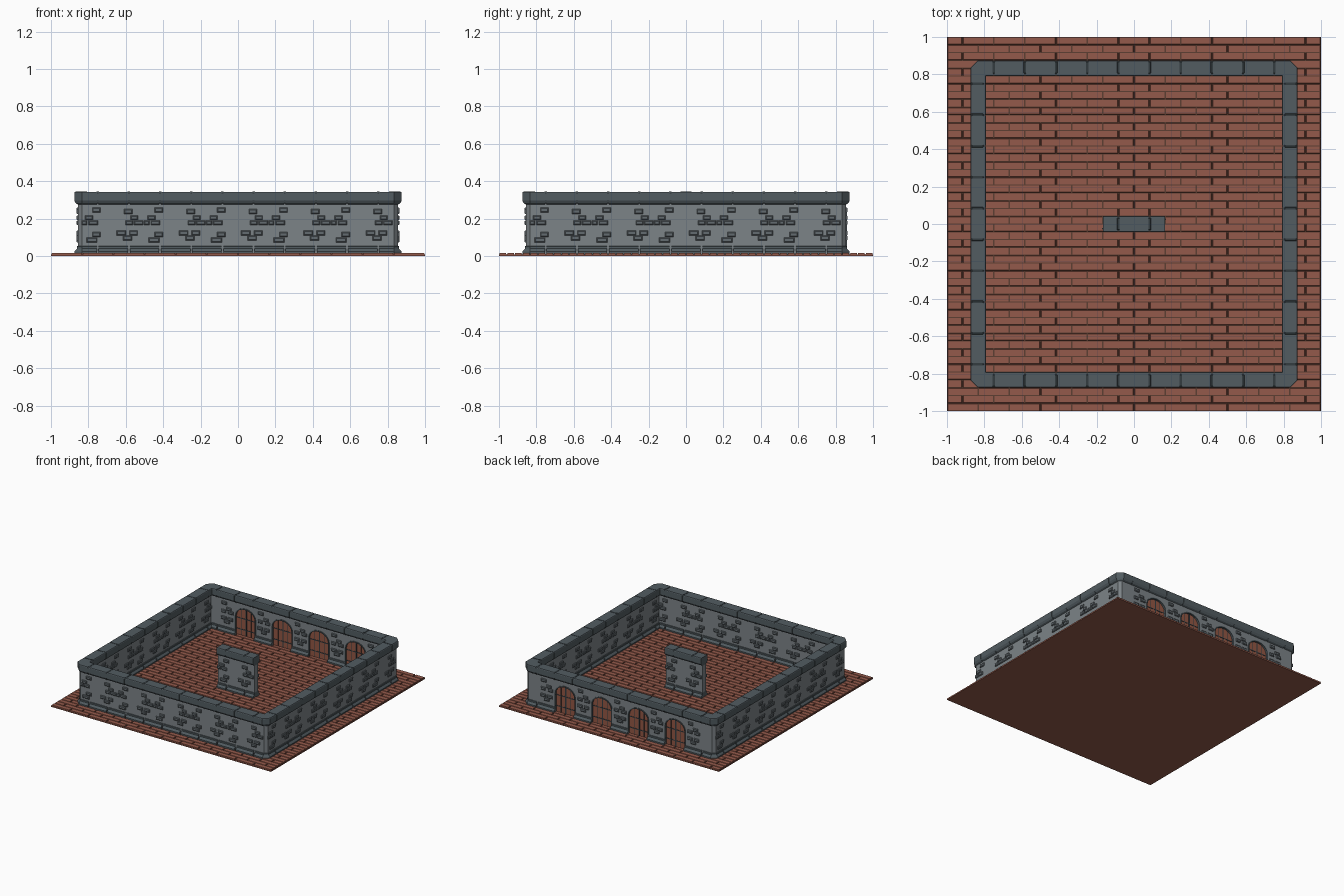
import bpy, bmesh, math
from mathutils import Matrix, Vector

if "Cube" in bpy.data.objects:
    bpy.data.objects.remove(bpy.data.objects["Cube"])


def material(name, rgb):
    m = bpy.data.materials.new(name)
    lin = [((c / 255 + 0.055) / 1.055) ** 2.4 for c in rgb]
    m.diffuse_color = (*lin, 1)
    m.use_nodes = True
    m.node_tree.nodes["Principled BSDF"].inputs["Base Color"].default_value = m.diffuse_color
    return m


BRICK = material("floor brick red", (148, 90, 75))
MORTAR = material("floor mortar brown", (92, 62, 50))
STONE = material("wall stone grey", (124, 131, 135))
RAISED = material("raised stone grey", (100, 108, 113))
TRIM = material("trim slate grey", (82, 92, 97))
SEAM = material("seam dark grey", (52, 60, 64))
WOOD = material("door red brown", (146, 86, 68))

R = 5 / 6          # wall centre line
MODULE = 1 / 3     # wall module length
T = Matrix.Translation


def finish(name, bm, *mats):
    bmesh.ops.remove_doubles(bm, verts=bm.verts, dist=1e-5)
    bmesh.ops.recalc_face_normals(bm, faces=bm.faces)
    me = bpy.data.meshes.new(name)
    bm.to_mesh(me)
    bm.free()
    for m in mats:
        me.materials.append(m)
    ob = bpy.data.objects.new(name, me)
    bpy.context.collection.objects.link(ob)
    return ob


def rot(k):
    return Matrix.Rotation(k * math.pi / 2, 4, 'Z')


def loft(bm, loops, caps=True):
    """Skin a list of closed loops."""
    rings = [[bm.verts.new(p) for p in loop] for loop in loops]
    n = len(rings[0])
    for a, b in zip(rings, rings[1:]):
        for i in range(n):
            j = (i + 1) % n
            bm.faces.new((a[i], a[j], b[j], b[i]))
    if caps:
        bm.faces.new(rings[0])
        bm.faces.new(rings[-1])


def block(bm, M, sx, sy, h, taper):
    """Box standing on local z = 0 with a smaller top."""
    def rect(t, z):
        x, y = sx / 2 - t, sy / 2 - t
        return [M @ Vector(p) for p in ((-x, -y, z), (x, -y, z), (x, y, z), (-x, y, z))]
    loft(bm, [rect(0, 0), rect(0, h * 0.6), rect(taper, h)])


def section(half):
    return half + [(-d, z) for d, z in reversed(half)]


def strip(bm, prof, x0, x1, M):
    loft(bm, [[M @ Vector((x, -d, z)) for d, z in prof] for x in (x0, x1)])


def corners(bm, prof, end):
    """Sweep a section round the four corners, outer side chamfered."""
    for k in range(4):
        path = []
        for s in range(4):
            loop = []
            for d, z in prof:
                r, c = R + d, max(d, 0)
                p = ((end, r), (r - c, r), (r, r - c), (r, end))[s]
                loop.append(rot(k) @ Vector((*p, z)))
            path.append(loop)
        loft(bm, path, caps=end > 0)


# floor: mortar slab with brick underside, and running-bond bricks
bm = bmesh.new()
block(bm, Matrix(), 2, 2, 0.009, 0)
slab = finish("floor_mortar", bm, MORTAR, BRICK)
for f in slab.data.polygons:
    f.material_index = 1 if f.normal.z < 0.5 else 0
bm = bmesh.new()
rows, length = 48, 1 / 6
for r in range(rows):
    y = -1 + (r + 0.5) * 2 / rows
    for i in range(13):
        x0 = -1 + (i - 0.5 * (r % 2)) * length
        a, b = max(x0, -1), min(x0 + length, 1)
        if b - a > 0.01:
            block(bm, T(((a + b) / 2, y, 0.002)), b - a - 0.007, 2 / rows - 0.005, 0.013, 0.001)
finish("floor_bricks", bm, BRICK)

# wall sections
BODY = section([(0.022, 0.005), (0.022, 0.29)])
BASE = section([(0.041, 0.008), (0.041, 0.024), (0.027, 0.040), (0.027, 0.052), (0.021, 0.054)])
CAP = section([(0.022, 0.275), (0.034, 0.282), (0.042, 0.297), (0.042, 0.338), (0.039, 0.343)])
CORE = section([(0.020, 0.279), (0.033, 0.284), (0.040, 0.298), (0.040, 0.337), (0.037, 0.341)])
GAP = 0.005
doors = [-0.5, -1 / 6, 1 / 6, 0.5]


def arch(w, spring, top, z0, n=10):
    """Door outline in x, z from lower right over the top to lower left."""
    pts = [(w, z0)]
    for i in range(n + 1):
        a = math.pi * i / n
        pts.append((w * math.cos(a), spring + (top - spring) * math.sin(a)))
    return pts + [(-w, z0)]


# arch-shaped cutter for the door openings
bm = bmesh.new()
for x in doors:
    loft(bm, [[Vector((x + px, y, pz)) for px, pz in arch(0.090, 0.17, 0.240, -0.02)] for y in (R - 0.1, R + 0.1)])
cutter = finish("door_cutter", bm, SEAM)
cutter.hide_render = True

# outer wall body with the openings cut out
bm = bmesh.new()
corners(bm, BODY, 0)
wall = finish("outer_wall", bm, STONE)
mod = wall.modifiers.new("openings", 'BOOLEAN')
mod.operation, mod.object, mod.solver = 'DIFFERENCE', cutter, 'EXACT'
me = bpy.data.meshes.new_from_object(wall.evaluated_get(bpy.context.evaluated_depsgraph_get()))
wall.modifiers.clear()
wall.data = me
bpy.data.objects.remove(cutter)

# outer base and cap, in blocks parted by narrow grooves
bm = bmesh.new()
corners(bm, CORE, 0)
finish("outer_cap_core", bm, TRIM)
for name, prof in (("outer_base", BASE), ("outer_cap", CAP)):
    bm = bmesh.new()
    corners(bm, prof, 0.75 + GAP)
    for k in range(4):
        for i in range(9):
            if prof is BASE and k == 2 and i % 2:
                continue                      # door openings
            x = -0.75 + i / 6
            strip(bm, prof, x + GAP, x + 1 / 6 - GAP, rot(k) @ T((0, -R, 0)))
    finish(name, bm, TRIM)

# free-standing centre wall
for name, prof, mat in (("centre_wall", BODY, STONE), ("centre_cap_core", CORE, TRIM)):
    bm = bmesh.new()
    strip(bm, prof, -0.166, 0.166, Matrix())
    finish(name, bm, mat)
for name, prof in (("centre_base", BASE), ("centre_cap", CAP)):
    bm = bmesh.new()
    for a, b in ((-1 / 6, -1 / 12 - GAP), (-1 / 12 + GAP, 1 / 12 - GAP), (1 / 12 + GAP, 1 / 6)):
        strip(bm, prof, a, b, Matrix())
    finish(name, bm, TRIM)

# dark joints on the cap top
bm = bmesh.new()
for x in (-1 / 12, 1 / 12):
    block(bm, T((x, 0, 0.339)), 0.016, 0.064, 0.005, 0.002)
for k in range(4):
    for i in range(10):
        block(bm, rot(k) @ T((-0.75 + i / 6, -R - 0.004, 0.339)), 0.016, 0.064, 0.005, 0.002)
finish("cap_joints", bm, SEAM)

# raised wall stones: x in module, height, width
STONES = [(-0.09, 0.246, 0.045), (-0.13, 0.204, 0.042), (-0.155, 0.178, 0.03), (-0.108, 0.178, 0.05),
          (-0.09, 0.115, 0.045), (-0.115, 0.085, 0.058), (0.08, 0.238, 0.045), (0.112, 0.204, 0.04),
          (0.085, 0.178, 0.04), (0.135, 0.178, 0.05), (0.042, 0.123, 0.05),
          (0.108, 0.123, 0.045), (0.076, 0.096, 0.048)]
PIER = [(-0.025, 0.246, 0.045), (0.02, 0.204, 0.042), (0.035, 0.178, 0.045), (-0.03, 0.178, 0.04),
        (-0.03, 0.123, 0.045), (0.03, 0.123, 0.045), (0.0, 0.096, 0.048)]


def stones(bm, M, layout):
    """Stones on both faces of one wall module."""
    for side in (0, 2):
        F = M @ rot(side) @ T((0, -0.021, 0)) @ Matrix.Rotation(math.pi / 2, 4, 'X')
        for x, z, w in layout:
            block(bm, F @ T((x, z, 0)), w, 0.025, 0.010, 0.005)


bm = bmesh.new()
stones(bm, Matrix(), STONES)
for k in range(4):
    for i in range(-2, 3):
        stones(bm, rot(k) @ T((i * MODULE, -R, 0)), PIER if k == 2 else STONES)
finish("wall_stones", bm, RAISED)

# arched door frames
bm = bmesh.new()
for x in doors:
    inner, outer = arch(0.087, 0.17, 0.237, 0.01), arch(0.095, 0.17, 0.246, 0.01)
    loft(bm, [[Vector((x + p[0], R + y, p[1])) for p, y in ((o, -0.027), (o, 0.027), (i, 0.027), (i, -0.027))]
              for o, i in zip(outer, inner)])
finish("door_frames", bm, TRIM)

# wooden doors with plank gaps and iron bands
bm, dark = bmesh.new(), bmesh.new()
for x in doors:
    loft(bm, [[Vector((x + px, R + y, pz)) for px, pz in arch(0.089, 0.17, 0.239, 0.01)] for y in (-0.012, 0.012)])
    for px, w in ((-0.044, 0.004), (0, 0.010), (0.044, 0.004)):
        top = 0.17 + 0.067 * math.sqrt(1 - (px / 0.087) ** 2)
        block(dark, T((x + px, R, 0.01)), w, 0.027, top - 0.01, 0)
    for z in (0.06, 0.15):
        block(dark, T((x, R, z)), 0.174, 0.028, 0.007, 0)
finish("door_planks", bm, WOOD)
finish("door_bands_and_gaps", dark, SEAM)
